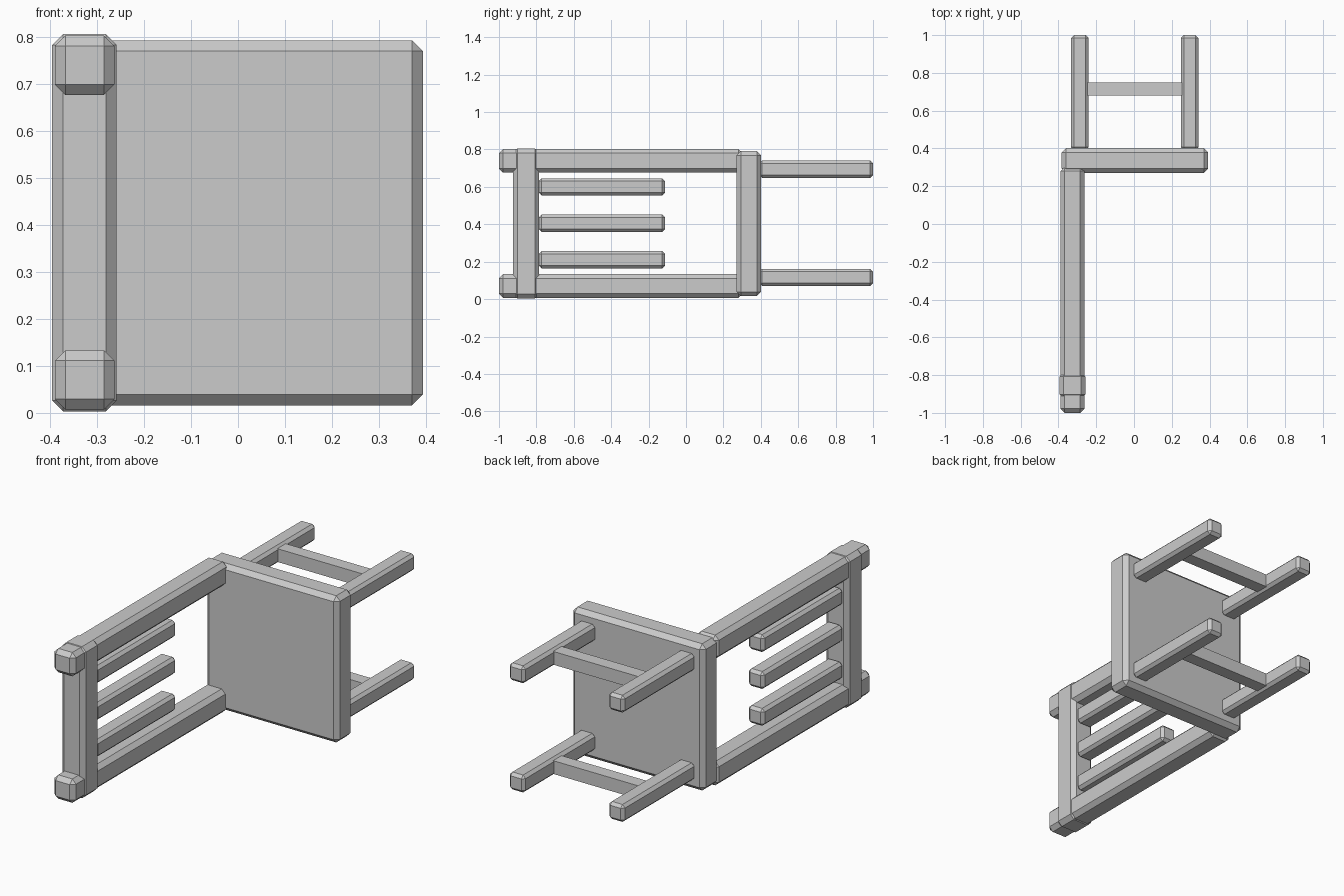
import bpy, bmesh

if "Cube" in bpy.data.objects:
    bpy.data.objects.remove(bpy.data.objects["Cube"])


def block(name, x, y, z, chamfer=0.0):
    """Box between (min, max) pairs, with optional one-segment chamfer."""
    bm = bmesh.new()
    bmesh.ops.create_cube(bm, size=1)
    for v in bm.verts:
        v.co = [lo + (c + 0.5) * (hi - lo) for c, (lo, hi) in zip(v.co, (x, y, z))]
    if chamfer:
        bmesh.ops.bevel(bm, geom=bm.edges[:], offset=chamfer, offset_type='OFFSET',
                        segments=1, affect='EDGES')
    mesh = bpy.data.meshes.new(name)
    bm.to_mesh(mesh)
    bm.free()
    obj = bpy.data.objects.new(name, mesh)
    bpy.context.collection.objects.link(obj)
    return obj


def around(c, size):
    return (c - size / 2, c + size / 2)


# Seat, standing upright because the chair lies on its side
block("seat", (-0.383, 0.393), (0.27, 0.402), (0.016, 0.792), 0.023)

# Backrest posts
for side, z in (("lower", 0.07), ("upper", 0.739)):
    block(f"back_post_{side}", around(-0.326, 0.126), (-1.0, 0.302), around(z, 0.126), 0.022)

# Top rail of the backrest
block("top_rail", (-0.395, -0.258), (-0.925, -0.785), (0.003, 0.805), 0.023)

# Slats hanging from the rail
for i, z in enumerate((0.21, 0.405, 0.6)):
    block(f"back_slat_{i + 1}", around(-0.326, 0.092), (-0.787, -0.112), around(z, 0.092), 0.015)

# Legs and the plain stretchers joining each pair
for side, z in (("lower", 0.116), ("upper", 0.694)):
    for end, x in (("rear", -0.287), ("front", 0.295)):
        block(f"{end}_leg_{side}", around(x, 0.092), (0.392, 1.0), around(z, 0.092), 0.015)
    block(f"stretcher_{side}", (-0.245, 0.253), around(0.714, 0.07), around(z, 0.07))
